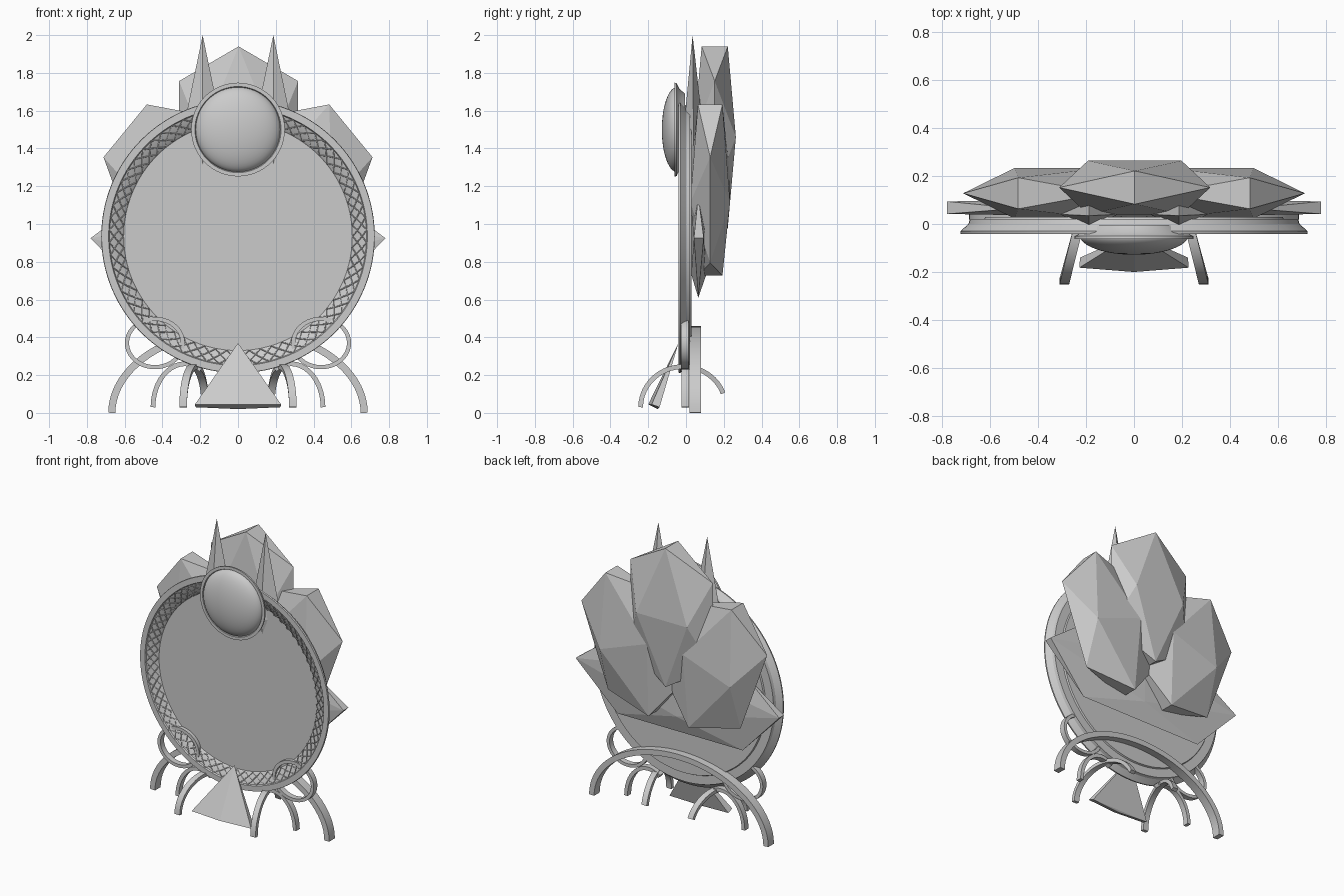
import bpy, bmesh
from math import sin, cos, pi, radians
from mathutils import Vector, Matrix

if "Cube" in bpy.data.objects:
    bpy.data.objects.remove(bpy.data.objects["Cube"])

PHI = (1 + 5 ** 0.5) / 2


def finish(name, bm, smooth=None):
    bmesh.ops.recalc_face_normals(bm, faces=bm.faces)
    me = bpy.data.meshes.new(name)
    bm.to_mesh(me)
    bm.free()
    ob = bpy.data.objects.new(name, me)
    bpy.context.collection.objects.link(ob)
    if smooth:
        bpy.ops.object.select_all(action='DESELECT')
        bpy.context.view_layer.objects.active = ob
        ob.select_set(True)
        bpy.ops.object.shade_smooth_by_angle(angle=radians(smooth))
    return ob


def hull(name, pts):
    bm = bmesh.new()
    for p in pts:
        bm.verts.new(p)
    bmesh.ops.convex_hull(bm, input=bm.verts)
    return finish(name, bm)


def lathe(name, profile, centre, n=96):
    """Spin a (radius, y) profile about the y axis."""
    bm = bmesh.new()
    rings = []
    for r, y in profile:
        if r == 0:
            rings.append([bm.verts.new((centre[0], y, centre[1]))] * n)
        else:
            rings.append([bm.verts.new((centre[0] + r * cos(2 * pi * i / n), y,
                                        centre[1] + r * sin(2 * pi * i / n))) for i in range(n)])
    for a, b in zip(rings, rings[1:]):
        for i in range(n):
            j = (i + 1) % n
            bm.faces.new(list(dict.fromkeys((a[i], a[j], b[j], b[i]))))
    return finish(name, bm, 30)


def band(name, pts, side, w, t, closed=False):
    """Sweep a rectangle along a path; side is the direction of its width."""
    bm = bmesh.new()
    pts = [Vector(p) for p in pts]
    s = Vector(side).normalized()
    n = len(pts)
    rows = []
    for i, p in enumerate(pts):
        a = pts[i - 1] if closed or i else p
        b = pts[(i + 1) % n] if closed or i < n - 1 else p
        nrm = (b - a).cross(s).normalized()
        rows.append([bm.verts.new(p + s * w / 2 * u + nrm * t / 2 * v)
                     for u, v in ((-1, -1), (1, -1), (1, 1), (-1, 1))])
    for i in range(n if closed else n - 1):
        a, b = rows[i], rows[(i + 1) % n]
        for k in range(4):
            bm.faces.new((a[k], a[(k + 1) % 4], b[(k + 1) % 4], b[k]))
    if not closed:
        bm.faces.new(rows[0])
        bm.faces.new(rows[-1])
    return finish(name, bm, 35)


def crystal(name, centre, size, lean=0):
    """Stretched icosahedron whose top is an edge along y; size = half extents."""
    rot = Matrix.Rotation(radians(lean), 3, 'Y')
    k = 1 / PHI
    pts = []
    for a in (-1, 1):
        for b in (-1, 1):
            for v in ((0, a * k, b), (a * k, b, 0), (a, 0, b * k)):
                pts.append(rot @ Vector([c * s for c, s in zip(v, size)]) + Vector(centre))
    return hull(name, pts)


# round framed panel with sloped inner wall
MID = (0, 0.935)
lathe("round_frame", [(0, 0.0), (0.605, 0.0), (0.612, -0.008), (0.68, -0.032), (0.685, -0.041),
                      (0.722, -0.041), (0.724, -0.03), (0.69, 0.0), (0.685, 0.02),
                      (0.625, 0.02), (0.62, 0.03), (0, 0.03)], MID, 128)

# crossed lattice on the inner wall
cu = bpy.data.curves.new("lattice", 'CURVE')
cu.dimensions = '3D'
cu.bevel_depth = 0.003
cu.bevel_resolution = 0
N = 64
for i in range(N):
    for d in (-1, 1):
        sp = cu.splines.new('POLY')
        sp.points.add(4)
        for k in range(5):
            f = k / 4
            a = 2 * pi * (i + d * f * 1.5) / N
            r = 0.607 + 0.075 * f
            sp.points[k].co = (r * cos(a), -0.01 - 0.026 * f, MID[1] + r * sin(a), 1)
bpy.context.collection.objects.link(bpy.data.objects.new("lattice", cu))

# domed medallion at the top
TOP = (0, 1.5)
lathe("medallion_rim", [(0, -0.005), (0.19, -0.005), (0.215, -0.035), (0.247, -0.05), (0.248, -0.062),
                        (0.228, -0.062), (0.222, -0.05), (0, -0.05)], TOP, 64)
lathe("medallion_dome", [(0.225 * cos(pi / 2 * k / 12) if k < 12 else 0, -0.048 - 0.08 * sin(pi / 2 * k / 12))
                         for k in range(13)], TOP, 64)

# large crystals behind the panel
crystal("centre_crystal", (0.003, 0.152, 1.46), (0.315, 0.112, 0.48))
for sx, tag in ((-1, "left"), (1, "right")):
    crystal(tag + "_crystal", (sx * 0.318, 0.128, 1.18), (0.311, 0.105, 0.482), sx * 20)

# wide flat crystal whose tips show at both sides
k = 1 / PHI
pts = []
for a in (-1, 1):
    for b in (-1, 1):
        pts += [(a * 0.78, 0.068 + b * 0.026, 0.925),
                (a * 0.48, 0.065, 0.88 + b * 0.27),
                (0, 0.068 + a * 0.04, 0.9 + b * 0.27 * k)]
hull("wide_crystal", pts)

for sx, tag in ((-1, "left"), (1, "right")):
    # pointed horn
    x = sx * 0.187
    hull(tag + "_horn", [(x, 0.035, 2.0), (x - 0.12, 0.04, 1.42), (x + 0.12, 0.04, 1.42),
                         (x, -0.02, 1.42), (x, 0.1, 1.42), (x, 0.04, 1.1)])
    # curled side loop
    band(tag + "_loop", [(sx * 0.44 + 0.148 * cos(2 * pi * i / 40), -0.006, 0.37 + 0.128 * sin(2 * pi * i / 40))
                         for i in range(40)], (0, 1, 0), 0.04, 0.022, True)
    # sideways foot
    band(tag + "_side_foot", [(sx * (0.28 + 0.17 * cos(radians(a))), -0.004, 0.03 + 0.23 * sin(radians(a)))
                              for a in range(0, 121, 8)], (0, 1, 0), 0.04, 0.025)
    # front-to-back hoop foot
    hoop = []
    for a in range(0, 161, 8):
        y = -0.015 - 0.225 * cos(radians(a))
        hoop.append((sx * (0.232 - 0.26 * (y + 0.015)), y, 0.03 + 0.215 * sin(radians(a))))
    band(tag + "_hoop_foot", hoop, (1, 0.0, 0), 0.04, 0.025)

# wide rear arch that stands on the ground
band("rear_arch", [(0.668 * cos(pi * i / 40), 0.049, 0.44 * sin(pi * i / 40)) for i in range(41)],
     (0, 1, 0), 0.062, 0.038)

# leaning pyramid foot at the front
hull("front_pyramid", [(0, -0.04, 0.37), (-0.228, -0.182, 0.045), (0.228, -0.182, 0.045),
                       (-0.225, -0.14, 0.03), (0.225, -0.14, 0.03), (0, -0.2, 0.045), (0, -0.15, 0.02)])
